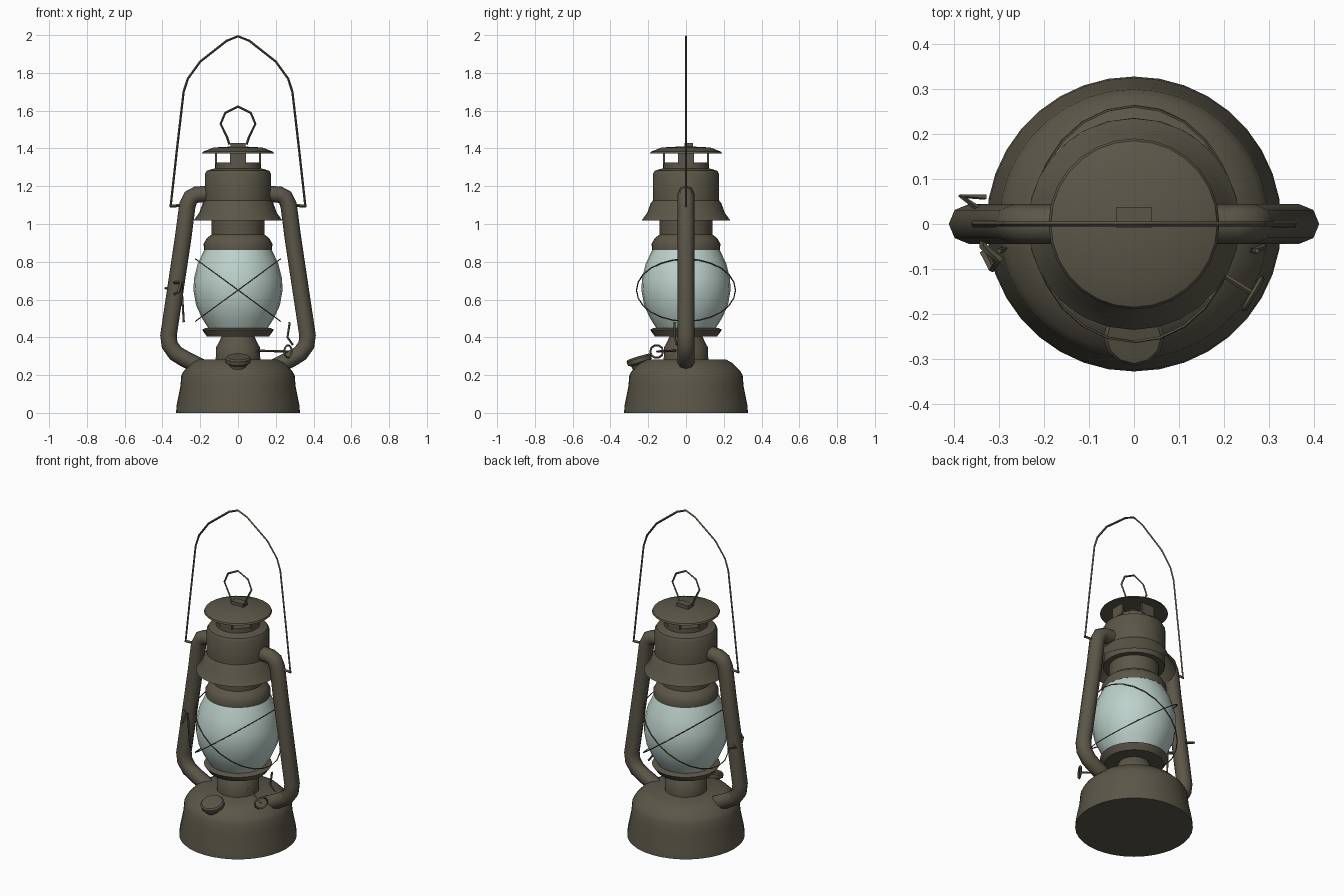
import bpy, bmesh, math
from mathutils import Vector, Matrix

if "Cube" in bpy.data.objects:
    bpy.data.objects.remove(bpy.data.objects["Cube"], do_unlink=True)


def make_material(name, rgb):
    mat = bpy.data.materials.new(name)
    mat.use_nodes = True
    colour = (*rgb, 1.0)
    mat.diffuse_color = colour
    bsdf = next(n for n in mat.node_tree.nodes if n.type == "BSDF_PRINCIPLED")
    bsdf.inputs["Base Color"].default_value = colour
    bsdf.inputs["Roughness"].default_value = 0.7
    return mat


METAL = make_material("aged_brown_metal", (0.105, 0.093, 0.065))
GLASS = make_material("pale_blue_glass", (0.51, 0.64, 0.60))


def shade(obj, angle=35):
    bpy.ops.object.select_all(action="DESELECT")
    obj.select_set(True)
    bpy.context.view_layer.objects.active = obj
    bpy.ops.object.shade_smooth_by_angle(angle=math.radians(angle))


def finish(name, bm, mat, angle=35):
    mesh = bpy.data.meshes.new(name)
    bm.to_mesh(mesh)
    bm.free()
    mesh.materials.append(mat)
    obj = bpy.data.objects.new(name, mesh)
    bpy.context.collection.objects.link(obj)
    shade(obj, angle)
    return obj


def lathe(name, profile, sides=28, mat=METAL, matrix=None):
    """Revolve (radius, height) points, listed bottom to top, about z."""
    bm = bmesh.new()
    rings = []
    for r, z in profile:
        turns = [2 * math.pi * j / sides for j in range(sides)]
        rings.append([bm.verts.new((r * math.cos(a), r * math.sin(a), z)) for a in turns])
    for low, high in zip(rings, rings[1:]):
        for j in range(sides):
            k = (j + 1) % sides
            bm.faces.new((low[j], low[k], high[k], high[j]))
    bmesh.ops.remove_doubles(bm, verts=bm.verts, dist=1e-5)
    if matrix:
        bm.transform(matrix)
    return finish(name, bm, mat)


def wire(name, points, radius, closed=False, resolution=0):
    """Sweep a round section along a path."""
    curve = bpy.data.curves.new(name, "CURVE")
    curve.dimensions = "3D"
    curve.bevel_depth = radius
    curve.bevel_resolution = resolution
    curve.use_fill_caps = True
    spline = curve.splines.new("POLY")
    spline.points.add(len(points) - 1)
    for p, co in zip(spline.points, points):
        p.co = (*co, 1)
    spline.use_cyclic_u = closed
    curve.materials.append(METAL)
    obj = bpy.data.objects.new(name, curve)
    bpy.context.collection.objects.link(obj)
    bpy.ops.object.select_all(action="DESELECT")
    obj.select_set(True)
    bpy.context.view_layer.objects.active = obj
    bpy.ops.object.convert(target="MESH")
    shade(bpy.context.view_layer.objects.active, 50)


def block(name, centre, size, turn=0):
    bm = bmesh.new()
    bmesh.ops.create_cube(bm, size=1)
    bm.transform(Matrix.Rotation(turn, 4, "Z") @ Matrix.Translation(centre)
                 @ Matrix.Diagonal((*size, 1)))
    return finish(name, bm, METAL)


# Fuel tank, burner and globe plate
lathe("fuel_tank", [(0, 0), (0.328, 0), (0.325, 0.04), (0.305, 0.14), (0.3, 0.2),
                    (0.285, 0.225), (0.245, 0.265), (0.21, 0.283), (0, 0.285)], 36)
lathe("burner", [(0.118, 0.28), (0.117, 0.345), (0.1, 0.375), (0.085, 0.41)])
lathe("globe_plate", [(0, 0.405), (0.165, 0.405), (0.19, 0.44), (0.17, 0.45), (0, 0.45)])

# Glass globe and its upper collar
lathe("glass_globe", [(0.155, 0.445), (0.19, 0.5), (0.222, 0.57), (0.236, 0.65),
                      (0.233, 0.71), (0.213, 0.79), (0.178, 0.865)], 24, GLASS)
lathe("globe_collar", [(0, 0.862), (0.18, 0.862), (0.182, 0.895), (0.165, 0.925),
                       (0.139, 0.945), (0.139, 1.03), (0.172, 1.03), (0.172, 1.12)])

# Hood with flared skirt, chimney and rain cap
lathe("hood", [(0.235, 1.018), (0.205, 1.06), (0.187, 1.11), (0.175, 1.125),
               (0.175, 1.265), (0.165, 1.282), (0.122, 1.295), (0.122, 1.325), (0, 1.325)])
for i in range(4):
    block("chimney_post", (0.116, 0, 1.35), (0.012, 0.084, 0.07), i * math.pi / 2)
lathe("rain_cap", [(0, 1.378), (0.125, 1.378), (0.19, 1.374), (0.185, 1.383),
                   (0.13, 1.405), (0, 1.412)])

# Lifting ring on the cap
block("ring_bracket", (0, 0.015, 1.38), (0.08, 0.045, 0.1))
half = [(0.045, 1.42), (0.058, 1.46), (0.092, 1.53), (0.068, 1.588)]
ring = [(x, 0, z) for x, z in half] + [(0, 0, 1.622)] + [(-x, 0, z) for x, z in half[::-1]]
wire("lifting_ring", ring, 0.006)

# Air tubes on both sides and the carrying handle
arm = [(0.15, 1.16), (0.22, 1.155), (0.25, 1.14), (0.268, 1.1), (0.29, 0.93), (0.368, 0.41),
       (0.362, 0.36), (0.33, 0.315), (0.28, 0.285), (0.2, 0.245)]
for side, label in ((1, "left"), (-1, "right")):
    wire(label + "_air_tube", [(side * x, 0, z) for x, z in arm], 0.044, resolution=2)
    wire(label + "_handle_pivot", [(side * 0.26, 0, 1.1), (side * 0.36, 0, 1.095)], 0.008)
grip = [(0.357, 1.09), (0.325, 1.38), (0.288, 1.7), (0.265, 1.77), (0.2, 1.86),
        (0.13, 1.915), (0.06, 1.97)]
bail = [(x, 0, z) for x, z in grip] + [(0, 0, 1.994)] + [(-x, 0, z) for x, z in grip[::-1]]
wire("carrying_handle", bail, 0.006)

# Crossed guard wires round the globe
for slope in (-1, 1):
    hoop = []
    for i in range(24):
        a = 2 * math.pi * i / 24
        hoop.append((0.225 * math.cos(a), 0.262 * math.sin(a), 0.65 + slope * 0.165 * math.cos(a)))
    wire("globe_guard", hoop, 0.0035, closed=True)

# Tilted filler cap on the tank
tilt = Matrix.Translation((0, -0.235, 0.24)) @ Matrix.Rotation(math.radians(17), 4, "X")
lathe("filler_cap", [(0.045, -0.02), (0.05, 0.02), (0.066, 0.03), (0.068, 0.052),
                     (0.06, 0.06), (0, 0.062)], 12, METAL, tilt)

# Wick knob with its shaft
knob = Vector((0.265, -0.155, 0.325))
circle = [knob + Vector((0.02 * math.cos(a), 0.034 * math.cos(a), 0.034 * math.sin(a)))
          for a in [math.pi * i / 5 for i in range(10)]]
wire("wick_knob", circle, 0.006, closed=True)
wire("wick_shaft", [(0.08, -0.04, 0.33), knob], 0.006)
wire("knob_latch", [(0.29, -0.05, 0.36), (0.262, -0.06, 0.4), (0.274, -0.06, 0.48)], 0.006)

# Globe lifting lever beside the right tube
wire("lift_lever", [(-0.335, 0, 0.68), (-0.335, -0.05, 0.69), (-0.3, -0.08, 0.69),
                    (-0.315, -0.1, 0.64), (-0.335, -0.06, 0.63)], 0.009)
wire("lift_rod", [(-0.3, -0.06, 0.69), (-0.287, -0.055, 0.48)], 0.006)
wire("lever_hook", [(-0.34, 0.03, 0.66), (-0.385, 0.062, 0.66), (-0.33, 0.06, 0.64)], 0.007)
